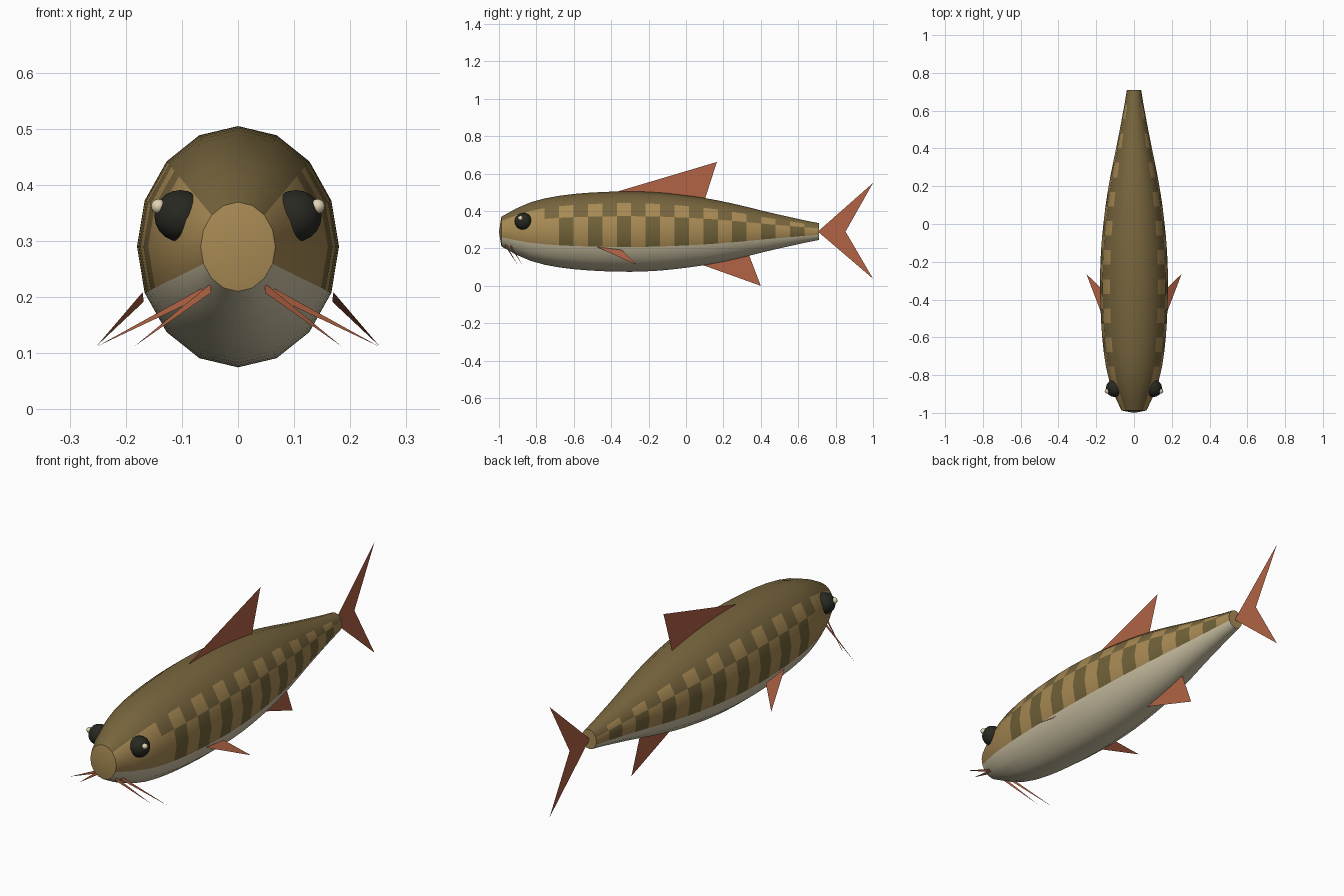
import bpy
import math

if "Cube" in bpy.data.objects:
    bpy.data.objects.remove(bpy.data.objects["Cube"], do_unlink=True)


def linear(c):
    c /= 255
    return c / 12.92 if c <= 0.04045 else ((c + 0.055) / 1.055) ** 2.4


def material(name, r, g, b):
    m = bpy.data.materials.new(name)
    m.use_nodes = True
    colour = (linear(r), linear(g), linear(b), 1)
    m.diffuse_color = colour
    bsdf = m.node_tree.nodes["Principled BSDF"]
    bsdf.inputs["Base Color"].default_value = colour
    bsdf.inputs["Roughness"].default_value = 0.8
    return m


TAN = material("flank_tan", 168, 138, 84)
BACK = material("back_olive", 119, 101, 61)
STRIPE = material("stripe_olive", 112, 97, 56)
BELLY = material("belly_cream", 205, 195, 165)
FIN = material("fin_rust", 178, 99, 69)
EYE = material("eye_black", 40, 40, 34)
GLINT = material("eye_glint", 225, 212, 180)


def mesh_object(name, verts, faces, mats):
    me = bpy.data.meshes.new(name)
    me.from_pydata(verts, [], faces)
    for m in mats:
        me.materials.append(m)
    ob = bpy.data.objects.new(name, me)
    bpy.context.collection.objects.link(ob)
    return ob


def smooth(ob, angle):
    bpy.ops.object.select_all(action="DESELECT")
    ob.select_set(True)
    bpy.context.view_layer.objects.active = ob
    bpy.ops.object.shade_smooth_by_angle(angle=math.radians(angle))


# Body: elliptical rings scaled along the length
SIDES = 16
MID = 0.29
SCALE = [0.37, 0.57, 0.725, 0.825, 0.89, 0.935, 0.965, 0.985, 0.997, 1, 0.99, 0.97,
         0.935, 0.89, 0.84, 0.775, 0.70, 0.615, 0.525, 0.44, 0.36, 0.28, 0.21]
SEGS = len(SCALE) - 1
NOSE, TAIL = -0.987, 0.71

verts = []
for k, f in enumerate(SCALE):
    y = NOSE + (TAIL - NOSE) * k / SEGS
    for j in range(SIDES):
        a = math.tau * j / SIDES
        verts.append((0.18 * f * math.cos(a), y, MID + 0.215 * f * math.sin(a)))


def body_colour(k, j):
    """Back, checked shoulder row, striped flank and belly, by height on the ring."""
    height = math.sin(math.tau * (j + 0.5) / SIDES)
    if height > 0.7:
        return 1
    if height > 0.38:
        return 0 if k < 3 or k % 2 == 0 else 1
    if height > -0.38:
        return 2 if k > 3 and k % 2 == 0 else 0
    return 3


faces, colours = [], []
for k in range(SEGS):
    for j in range(SIDES):
        n = (j + 1) % SIDES
        a, b = k * SIDES, (k + 1) * SIDES
        faces.append((a + j, a + n, b + n, b + j))
        colours.append(body_colour(k, j))

# Blunt snout and tail end caps
snout = len(verts)
verts += [(0, -1, MID), (0, TAIL, MID)]
last = SEGS * SIDES
for j in range(SIDES):
    n = (j + 1) % SIDES
    faces += [(snout, n, j), (snout + 1, last + j, last + n)]
    colours += [0, 0]

body = mesh_object("body", verts, faces, [TAN, BACK, STRIPE, BELLY])
body.data.polygons.foreach_set("material_index", colours)
smooth(body, 40)

# Fins on the centre line, given as (y, z) outlines
CENTRE_FINS = {
    "dorsal_fin": [(-0.37, 0.503), (0.10, 0.46), (0.165, 0.662)],
    "anal_fin": [(0.07, 0.118), (0.40, 0), (0.335, 0.17)],
}
for name, outline in CENTRE_FINS.items():
    mesh_object(name, [(0, y, z) for y, z in outline], [(0, 1, 2)], [FIN])
mesh_object("tail_fin",
            [(0, 0.705, MID), (0, 1, 0.55), (0, 0.853, MID), (0, 1, 0.038)],
            [(0, 2, 1), (0, 3, 2)], [FIN])


def ball(name, centre, radius, mat):
    bpy.ops.mesh.primitive_uv_sphere_add(segments=16, ring_count=10,
                                         radius=radius, location=centre)
    ob = bpy.context.object
    ob.name = name
    ob.data.materials.append(mat)
    smooth(ob, 60)


# Paired parts
for side, s in (("left", 1), ("right", -1)):
    mesh_object(side + "_pectoral_fin",
                [(s * 0.170, -0.48, 0.209), (s * 0.168, -0.345, 0.192),
                 (s * 0.252, -0.265, 0.113)], [(0, 1, 2)], [FIN])
    ball(side + "_eye", (s * 0.103, -0.87, 0.345), 0.046, EYE)
    ball(side + "_eye_glint", (s * 0.142, -0.885, 0.362), 0.013, GLINT)
    # Thin upright blades as whiskers
    for label, y, tip in (("front", -0.965, (0.184, -0.90, 0.113)),
                          ("rear", -0.94, (0.25, -0.875, 0.113))):
        mesh_object(f"{side}_{label}_whisker",
                    [(s * 0.048, y, 0.225), (s * 0.048, y, 0.208),
                     (s * tip[0], tip[1], tip[2])], [(0, 1, 2)], [FIN])
